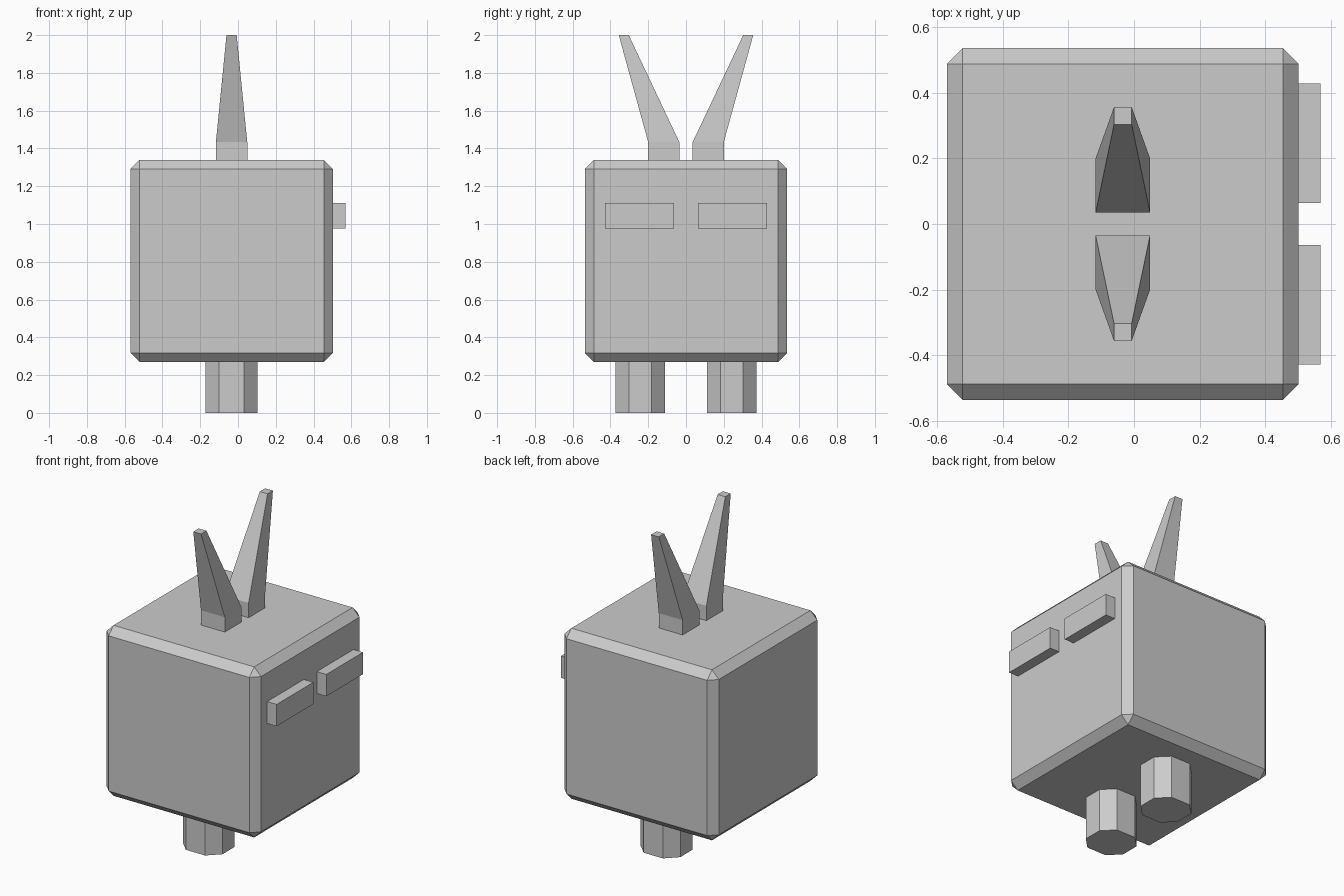
import bpy, bmesh

if "Cube" in bpy.data.objects:
    bpy.data.objects.remove(bpy.data.objects["Cube"])

CX = -0.034  # centre line of body, legs and ears


def finish(name, bm):
    bmesh.ops.recalc_face_normals(bm, faces=bm.faces)
    mesh = bpy.data.meshes.new(name)
    bm.to_mesh(mesh)
    bm.free()
    ob = bpy.data.objects.new(name, mesh)
    bpy.context.collection.objects.link(ob)
    return ob


def box(name, lo, hi, bevel=0):
    bm = bmesh.new()
    bmesh.ops.create_cube(bm, size=1)
    for v in bm.verts:
        v.co = [(a + b) / 2 + c * (b - a) for a, b, c in zip(lo, hi, v.co)]
    if bevel:
        bmesh.ops.bevel(bm, geom=bm.edges[:], offset=bevel, segments=1,
                        profile=0.5, affect='EDGES')
    return finish(name, bm)


def loft(name, rings):
    """Solid skinned through matching horizontal outlines, capped at both ends."""
    bm = bmesh.new()
    loops = [[bm.verts.new((x, y, z)) for x, y in outline] for outline, z in rings]
    n = len(loops[0])
    for a, b in zip(loops, loops[1:]):
        for i in range(n):
            j = (i + 1) % n
            bm.faces.new((a[i], a[j], b[j], b[i]))
    bm.faces.new(loops[0][::-1])
    bm.faces.new(loops[-1])
    return finish(name, bm)


def rect(hx, y0, y1):
    return [(CX - hx, y0), (CX + hx, y0), (CX + hx, y1), (CX - hx, y1)]


def octagon(cy, hx, hy, c):
    pts = [(hx, hy - c), (hx - c, hy), (c - hx, hy), (-hx, hy - c),
           (-hx, c - hy), (c - hx, -hy), (hx - c, -hy), (hx, c - hy)]
    return [(CX + x, cy + y) for x, y in pts]


# Chamfered cube body
box("body", (-0.57, -0.536, 0.27), (0.502, 0.536, 1.34), 0.048)

for side, s in (("left", 1), ("right", -1)):
    # Raised eye bars on the +x face
    y0, y1 = sorted((s * 0.064, s * 0.428))
    box(f"{side}_eye", (0.5, y0, 0.975), (0.568, y1, 1.112))
    # Stubby eight-sided legs
    leg = octagon(s * 0.242, 0.138, 0.131, 0.071)
    loft(f"{side}_leg", [(leg, 0), (leg, 0.272)])
    # Tapered ears leaning outward from a short upright base
    base = rect(0.083, s * 0.035, s * 0.2)
    tip = rect(0.027, s * 0.303, s * 0.356)
    loft(f"{side}_ear", [(base, 1.338), (base, 1.433), (tip, 2.0)])
